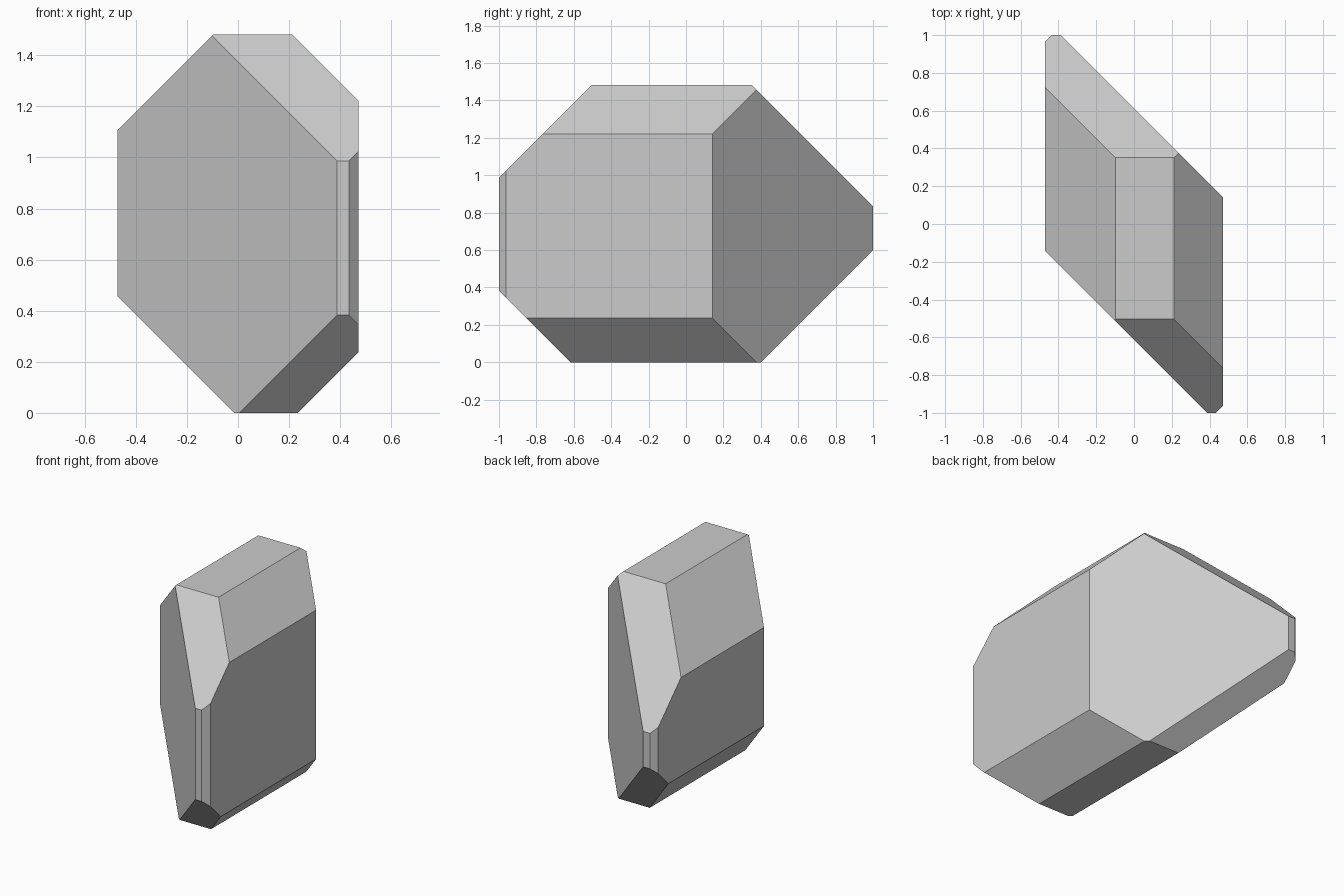
import bpy, bmesh
from mathutils import Vector, Matrix

if "Cube" in bpy.data.objects:
    bpy.data.objects.remove(bpy.data.objects["Cube"])

# Bounding block
SX, SY, SZ = 0.944, 2.0, 1.482
bm = bmesh.new()
bmesh.ops.create_cube(bm, size=1, matrix=Matrix.Translation((0, 0, SZ / 2)) @ Matrix.Diagonal((SX, SY, SZ, 1)))


def cut(normal, limit):
    """Keep the part where normal . p <= limit and cap the opening."""
    n = Vector(normal)
    geom = bm.verts[:] + bm.edges[:] + bm.faces[:]
    res = bmesh.ops.bisect_plane(bm, geom=geom, dist=1e-6, plane_co=n * limit / n.length_squared,
                                 plane_no=n, clear_outer=True)
    edges = [e for e in res["geom_cut"] if isinstance(e, bmesh.types.BMEdge)]
    bmesh.ops.contextual_create(bm, geom=edges)


# 45-degree edge chamfers, each with its own depth
for normal, limit in (
    # vertical edges
    ((1, 1, 0), 0.613), ((-1, -1, 0), 0.612), ((1, -1, 0), 1.434), ((-1, 1, 0), 1.437),
    # edges along y
    ((1, 0, 1), 1.693), ((-1, 0, 1), 1.579), ((-1, 0, -1), 0.016), ((1, 0, -1), 0.235),
    # edges along x
    ((0, 1, 1), 1.833), ((0, -1, 1), 1.986), ((0, -1, -1), 0.617), ((0, 1, -1), 0.401),
):
    cut(normal, limit)

bmesh.ops.recalc_face_normals(bm, faces=bm.faces)
mesh = bpy.data.meshes.new("faceted_block")
bm.to_mesh(mesh)
bm.free()
bpy.context.collection.objects.link(bpy.data.objects.new("faceted_block", mesh))
